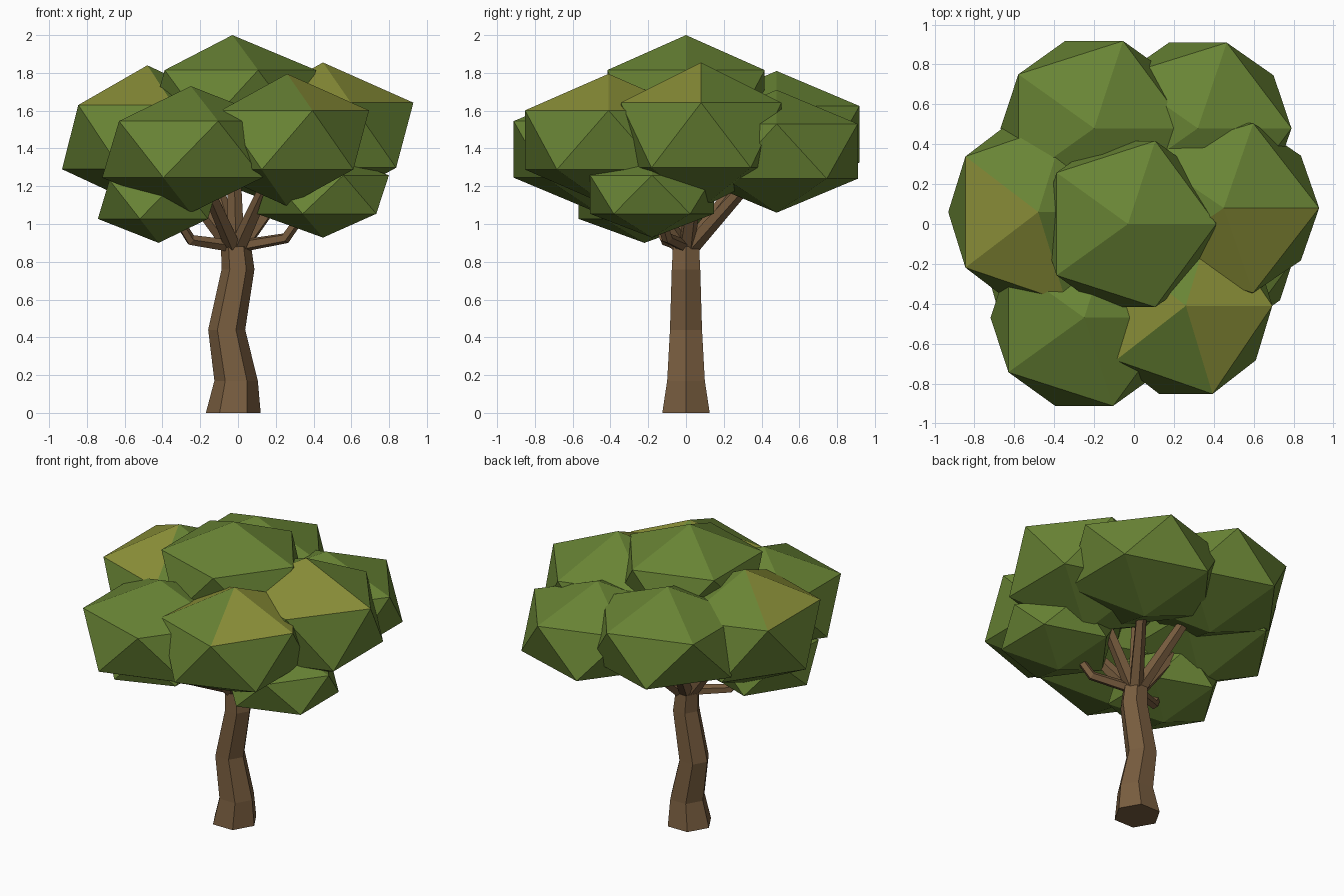
import bpy, bmesh
from math import cos, sin, pi, atan2, degrees
from mathutils import Vector, Matrix

if "Cube" in bpy.data.objects:
    bpy.data.objects.remove(bpy.data.objects["Cube"])


def material(name, rgb):
    m = bpy.data.materials.new(name)
    m.diffuse_color = (*rgb, 1)
    m.use_nodes = True
    m.node_tree.nodes["Principled BSDF"].inputs["Base Color"].default_value = m.diffuse_color
    return m


GREEN = material("leaf_green", (0.14, 0.23, 0.035))
YELLOW = material("leaf_yellow", (0.26, 0.28, 0.04))
BROWN = material("bark", (0.19, 0.11, 0.05))


def finish(bm, name, mats):
    bmesh.ops.recalc_face_normals(bm, faces=bm.faces)
    me = bpy.data.meshes.new(name)
    bm.to_mesh(me)
    bm.free()
    for m in mats:
        me.materials.append(m)
    ob = bpy.data.objects.new(name, me)
    bpy.context.collection.objects.link(ob)
    return ob


def tube(name, path, radii, sides, level=False):
    """Tapered tube along a path; level keeps the rings horizontal."""
    pts = [Vector(p) for p in path]
    bm = bmesh.new()
    rings = []
    for i, (p, r) in enumerate(zip(pts, radii)):
        d = pts[min(i + 1, len(pts) - 1)] - pts[max(i - 1, 0)]
        rot = Matrix.Identity(3) if level else d.to_track_quat('Z', 'Y').to_matrix()
        rings.append([bm.verts.new(p + rot @ Vector((r * cos(2 * pi * k / sides),
                                                     r * sin(2 * pi * k / sides), 0)))
                      for k in range(sides)])
    for a, b in zip(rings, rings[1:]):
        for k in range(sides):
            n = (k + 1) % sides
            bm.faces.new((a[k], a[n], b[n], b[k]))
    bm.faces.new(rings[0])
    bm.faces.new(rings[-1])
    return finish(bm, name, [BROWN])


def leaf_clump(name, centre, size, yellow=()):
    """Squashed icosahedron; yellow lists the top-cap faces in the lighter colour."""
    bm = bmesh.new()
    bmesh.ops.create_icosphere(bm, subdivisions=1, radius=1)
    for f in bm.faces:
        c = f.calc_center_median()
        if c.z > 0.5 and int(degrees(atan2(c.y, c.x)) % 360 // 72) in yellow:
            f.material_index = 1
    bmesh.ops.scale(bm, vec=size, verts=bm.verts)
    bmesh.ops.translate(bm, vec=centre, verts=bm.verts)
    return finish(bm, name, [GREEN, YELLOW])


# Crooked six-sided trunk
tube("trunk",
     [(-0.025, 0, 0), (-0.01, 0, 0.17), (-0.06, 0, 0.44), (0, 0, 0.76), (-0.01, 0, 0.88)],
     [0.145, 0.115, 0.098, 0.087, 0.08], 6, level=True)

# Leaf clumps: centre, half sizes, yellow cap faces
clumps = {
    "top": ((-0.03, 0, 1.665), (0.495, 0.49, 0.335), ()),
    "back_left": ((-0.2, 0.48, 1.475), (0.525, 0.515, 0.335), ()),
    "back_right": ((0.32, 0.48, 1.385), (0.525, 0.505, 0.325), ()),
    "right": ((0.45, 0.08, 1.47), (0.535, 0.5, 0.385), (3, 4)),
    "left": ((-0.48, 0.06, 1.46), (0.505, 0.53, 0.38), (2, 3)),
    "front_left": ((-0.25, -0.47, 1.395), (0.525, 0.52, 0.335), ()),
    "front_right": ((0.26, -0.41, 1.445), (0.485, 0.52, 0.35), (0, 2, 4)),
    "low_left": ((-0.42, -0.22, 1.13), (0.36, 0.41, 0.23), ()),
    "low_right": ((0.45, -0.18, 1.156), (0.39, 0.385, 0.228), ()),
}
for key, (centre, size, yellow) in clumps.items():
    leaf_clump("leaves_" + key, centre, size, yellow)

# Branches: straight up to the high clumps, elbowed to the two low ones
elbows = {"low_left": (-0.25, -0.11, 0.915), "low_right": (0.25, -0.1, 0.925)}
for key, (centre, size, yellow) in clumps.items():
    start, end = Vector((-0.01, 0, 0.85)), Vector(centre)
    if key in elbows:
        path = [start + Vector((0, 0, 0.03)), elbows[key], start.lerp(end, 0.85)]
        radii = [0.035, 0.03, 0.025]
    else:
        path = [start, start.lerp(end, 0.8)]
        radii = [0.048, 0.03]
    tube("branch_" + key, path, radii, 5)
